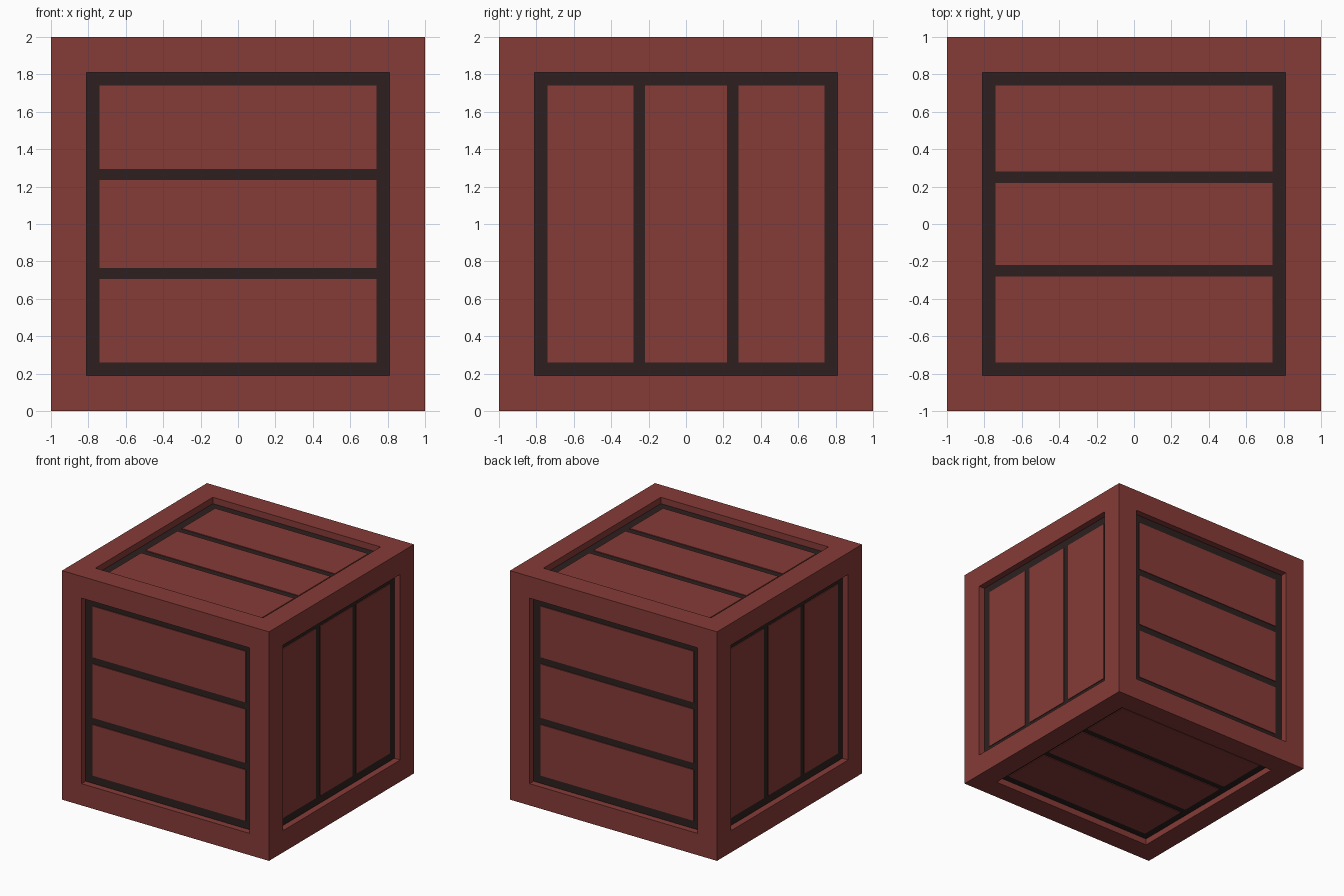
import bpy, bmesh
from mathutils import Vector, Matrix

if "Cube" in bpy.data.objects:
    bpy.data.objects.remove(bpy.data.objects["Cube"])

RIM = 0.19        # width of the frame border
RECESS = 0.056    # depth of the dark panels
PLANK = 0.05      # depth of the plank surfaces
CENTRE = Vector((0, 0, 1))


def material(name, rgb):
    m = bpy.data.materials.new(name)
    m.diffuse_color = (*rgb, 1)
    m.use_nodes = True
    m.node_tree.nodes["Principled BSDF"].inputs["Base Color"].default_value = m.diffuse_color
    return m


red = material("red_wood", (0.235, 0.044, 0.038))
dark = material("dark_gap", (0.026, 0.0144, 0.0137))


def finish(bm, name, mats):
    me = bpy.data.meshes.new(name)
    bm.to_mesh(me)
    bm.free()
    for m in mats:
        me.materials.append(m)
    ob = bpy.data.objects.new(name, me)
    bpy.context.collection.objects.link(ob)


# Frame: a cube with every face inset and pushed in, dark panel floors
bm = bmesh.new()
bmesh.ops.create_cube(bm, size=2, matrix=Matrix.Translation(CENTRE))
panels = list(bm.faces)
bmesh.ops.inset_individual(bm, faces=panels, thickness=RIM, use_even_offset=True)
floors = bmesh.ops.extrude_discrete_faces(bm, faces=panels)["faces"]
for f in floors:
    f.normal_update()
    bmesh.ops.translate(bm, verts=f.verts, vec=-f.normal * RECESS)
    f.material_index = 1
finish(bm, "crate_frame", [red, dark])


# Planks: three per side, given as spans across the side
def planks(name, normal, along, inner, outer):
    n, a = Vector(normal), Vector(along)
    c = n.cross(a)
    thick = 0.02
    bm = bmesh.new()
    for lo, hi in ((-0.74, -outer), (-inner, inner), (outer, 0.74)):
        pos = CENTRE + n * (1 - PLANK - thick / 2) + c * (lo + hi) / 2
        basis = Matrix((a * 1.48, c * (hi - lo), n * thick)).transposed().to_4x4()
        bmesh.ops.create_cube(bm, size=1, matrix=Matrix.Translation(pos) @ basis)
    bmesh.ops.recalc_face_normals(bm, faces=bm.faces)
    finish(bm, name, [red])


X, Z = (1, 0, 0), (0, 0, 1)
planks("front_planks", (0, -1, 0), X, 0.235, 0.294)
planks("back_planks", (0, 1, 0), X, 0.235, 0.294)
planks("right_planks", (1, 0, 0), Z, 0.22, 0.28)
planks("left_planks", (-1, 0, 0), Z, 0.22, 0.28)
planks("top_planks", (0, 0, 1), X, 0.22, 0.28)
planks("bottom_planks", (0, 0, -1), X, 0.22, 0.28)
